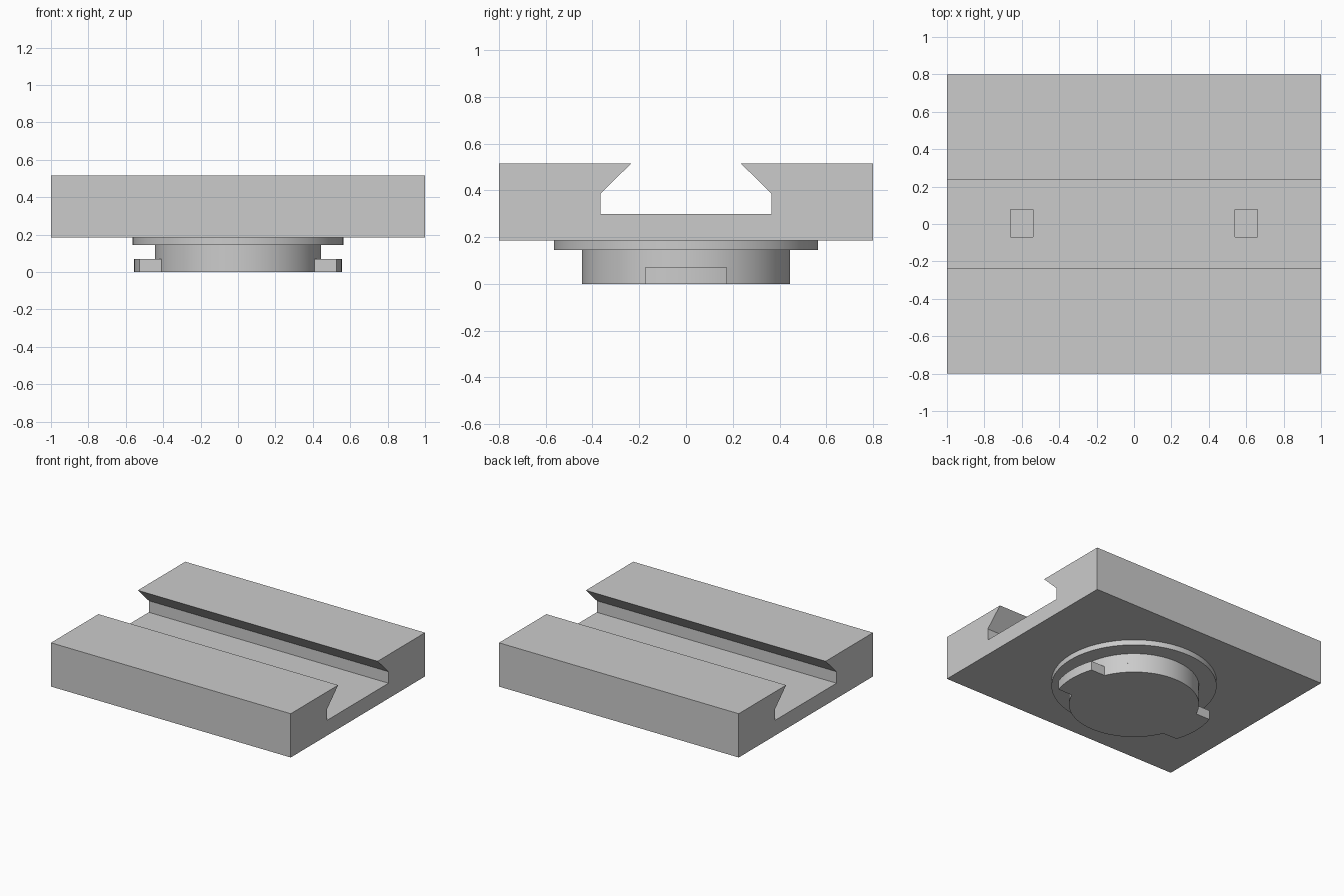
import bpy, bmesh, math

cube = bpy.data.objects.get("Cube")
if cube:
    bpy.data.objects.remove(cube, do_unlink=True)

grey = bpy.data.materials.new("light_grey")
grey.use_nodes = True
colour = (0.6, 0.6, 0.6, 1)
grey.diffuse_color = colour
grey.node_tree.nodes["Principled BSDF"].inputs["Base Color"].default_value = colour


def extrude_outline(name, points, offset):
    """Make a solid by extruding a closed 3D outline along an offset."""
    bm = bmesh.new()
    face = bm.faces.new([bm.verts.new(p) for p in points])
    ext = bmesh.ops.extrude_face_region(bm, geom=[face])
    moved = [v for v in ext["geom"] if isinstance(v, bmesh.types.BMVert)]
    bmesh.ops.translate(bm, verts=moved, vec=offset)
    bmesh.ops.recalc_face_normals(bm, faces=bm.faces)
    mesh = bpy.data.meshes.new(name)
    bm.to_mesh(mesh)
    bm.free()
    mesh.materials.append(grey)
    obj = bpy.data.objects.new(name, mesh)
    bpy.context.collection.objects.link(obj)
    return obj


def activate(obj):
    bpy.ops.object.select_all(action="DESELECT")
    obj.select_set(True)
    bpy.context.view_layer.objects.active = obj


def arc(radius, start, end, steps, z):
    angles = [start + (end - start) * i / steps for i in range(steps + 1)]
    return [(radius * math.cos(a), radius * math.sin(a), z) for a in angles]


def round_part(name, points, height):
    obj = extrude_outline(name, points, (0, 0, height))
    activate(obj)
    bpy.ops.object.shade_smooth_by_angle(angle=math.radians(30))
    return obj


# Plate with a dovetail groove along x
half = [(0.8, 0.185), (0.8, 0.515), (0.235, 0.515), (0.365, 0.387), (0.365, 0.3)]
section = half + [(-y, z) for y, z in reversed(half)]
plate = extrude_outline("grooved_plate", [(-1, y, z) for y, z in section], (2, 0, 0))

# Blind pockets in the groove floor
for side in (-1, 1):
    corners = [(-0.06, -0.07), (0.06, -0.07), (0.06, 0.077), (-0.06, 0.077)]
    cutter = extrude_outline("pocket_cutter",
                             [(side * 0.6 + x, y, 0.24) for x, y in corners], (0, 0, 0.1))
    cutter.hide_render = True
    activate(plate)
    cut = plate.modifiers.new("pocket", "BOOLEAN")
    cut.operation = "DIFFERENCE"
    cut.solver = "EXACT"
    cut.object = cutter
    bpy.ops.object.modifier_apply(modifier=cut.name)
    bpy.data.objects.remove(cutter, do_unlink=True)

# Round flange and neck below the plate
for name, radius, low, high in (("flange", 0.565, 0.145, 0.185), ("neck", 0.445, 0.07, 0.145)):
    round_part(name, arc(radius, 0, math.tau, 96, low)[:-1], high - low)

# Locking base: the neck outline with two parallel-sided lugs
NECK, LUG, HALF_WIDTH = 0.445, 0.555, 0.175
inner, outer = math.asin(HALF_WIDTH / NECK), math.asin(HALF_WIDTH / LUG)
outline = []
for turn in (0, math.pi):
    outline += arc(LUG, turn - outer, turn + outer, 12, 0)
    outline += arc(NECK, turn + inner, turn + math.pi - inner, 36, 0)
round_part("locking_base", outline, 0.07)
